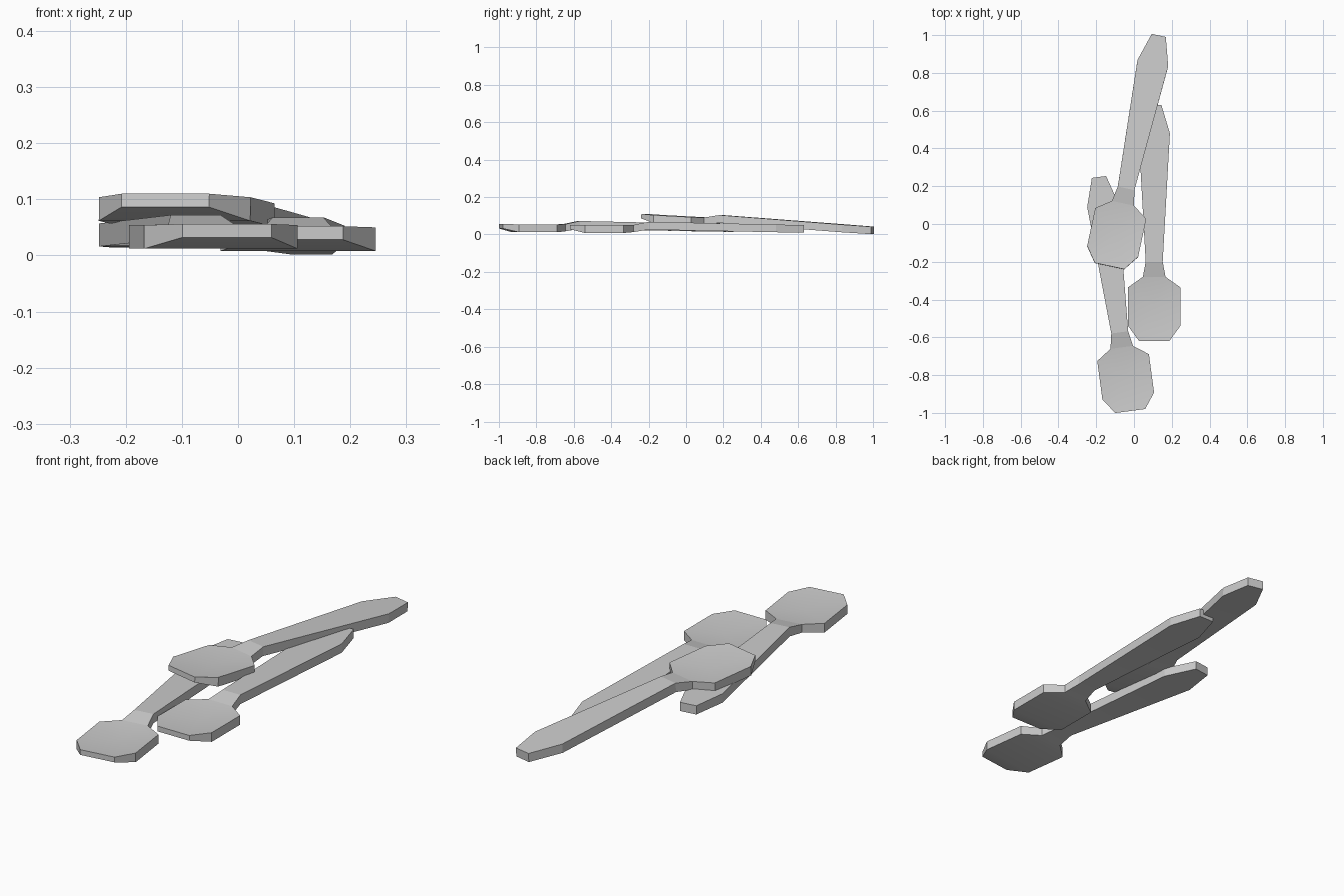
import bpy, bmesh, math

if "Cube" in bpy.data.objects:
    bpy.data.objects.remove(bpy.data.objects["Cube"])

# Spoon stations: distance from bowl end, half width, top z, bottom z
STATIONS = [
    (0.00, 0.080, 0.052, 0.028),
    (0.08, 0.138, 0.050, 0.008),
    (0.285, 0.138, 0.050, 0.008),
    (0.34, 0.060, 0.051, 0.013),
    (0.42, 0.045, 0.068, 0.026),
    (1.10, 0.083, 0.053, 0.012),
    (1.25, 0.038, 0.050, 0.010),
]
BOWL = 4  # the first stations outline the bowl


def spoon(name, loc, pitch, yaw):
    bm = bmesh.new()

    def rails(zi):
        left = [bm.verts.new((-s[1], s[0], s[zi])) for s in STATIONS]
        right = [bm.verts.new((s[1], s[0], s[zi])) for s in STATIONS]
        return left, right

    tl, tr = rails(2)
    bl, br = rails(3)
    n = len(STATIONS)

    # hollow bowl top: smooth fan to a lowered centre
    centre = bm.verts.new((0, 0.185, 0.034))
    ring = tr[:BOWL] + tl[:BOWL][::-1]
    for i, v in enumerate(ring):
        bm.faces.new((v, ring[(i + 1) % len(ring)], centre)).smooth = True

    # handle top, underside and side walls
    for i in range(n - 1):
        if i >= BOWL - 1:
            bm.faces.new((tl[i], tr[i], tr[i + 1], tl[i + 1]))
        bm.faces.new((bl[i], bl[i + 1], br[i + 1], br[i])).smooth = True
        bm.faces.new((tl[i], tl[i + 1], bl[i + 1], bl[i]))
        bm.faces.new((tr[i], br[i], br[i + 1], tr[i + 1]))

    # end caps
    bm.faces.new((tl[0], bl[0], br[0], tr[0]))
    bm.faces.new((tl[-1], tr[-1], br[-1], bl[-1]))

    bmesh.ops.recalc_face_normals(bm, faces=bm.faces)
    mesh = bpy.data.meshes.new(name)
    bm.to_mesh(mesh)
    bm.free()
    ob = bpy.data.objects.new(name, mesh)
    bpy.context.collection.objects.link(ob)
    ob.location = loc
    ob.rotation_euler = (math.radians(pitch), 0, math.radians(yaw))


# two spoons lying flat, one resting across them
spoon("right_spoon", (0.107, -0.62, 0.0), 0, 0)
spoon("left_spoon", (-0.02, -0.99, 0.004), 0, 7.6)
spoon("top_spoon", (-0.13, -0.225, 0.058), -3.03, -12.05)
